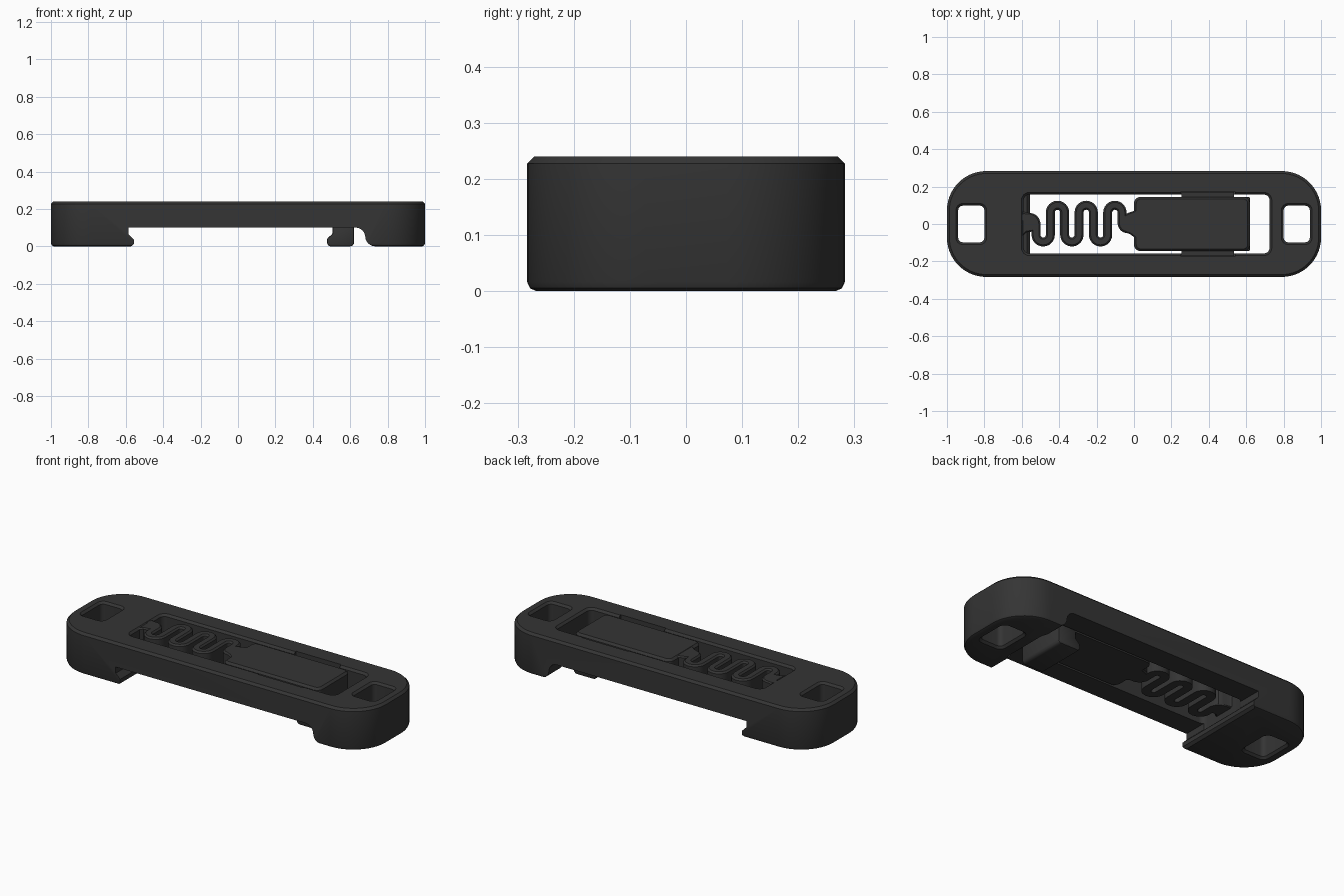
import bpy, bmesh, math

if "Cube" in bpy.data.objects:
    bpy.data.objects.remove(bpy.data.objects["Cube"])

mat = bpy.data.materials.new("charcoal plastic")
mat.diffuse_color = (0.035, 0.035, 0.035, 1)
mat.use_nodes = True
mat.node_tree.nodes["Principled BSDF"].inputs["Base Color"].default_value = mat.diffuse_color


def make(name, rings):
    """Closed solid skinned over rings of equal point count."""
    bm = bmesh.new()
    loops = [[bm.verts.new(p) for p in r] for r in rings]
    n = len(loops[0])
    for a, b in zip(loops, loops[1:]):
        for i in range(n):
            j = (i + 1) % n
            bm.faces.new((a[i], a[j], b[j], b[i]))
    bm.faces.new(loops[0][::-1])
    bm.faces.new(loops[-1])
    bmesh.ops.recalc_face_normals(bm, faces=bm.faces)
    me = bpy.data.meshes.new(name)
    bm.to_mesh(me)
    bm.free()
    ob = bpy.data.objects.new(name, me)
    bpy.context.collection.objects.link(ob)
    me.materials.append(mat)
    return ob


def arc(cx, cy, r, a0, a1, n=8):
    return [(cx + r * math.cos(math.radians(a0 + (a1 - a0) * i / n)),
             cy + r * math.sin(math.radians(a0 + (a1 - a0) * i / n)))
            for i in range(n + 1)]


def rounded(name, x0, x1, hy, r, layers, n=8):
    """Rounded rectangle stacked in layers of (z, inset)."""
    rings = []
    for z, d in layers:
        q = max(r - d, 0.004)
        X0, X1, H = x0 + d + q, x1 - d - q, hy - d - q
        pts = (arc(X1, H, q, 0, 90, n) + arc(X0, H, q, 90, 180, n)
               + arc(X0, -H, q, 180, 270, n) + arc(X1, -H, q, 270, 360, n))
        rings.append([(x, y, z) for x, y in pts])
    return make(name, rings)


def extrude_y(name, prof, hy):
    return make(name, [[(x, y, z) for x, z in prof] for y in (-hy, hy)])


def prism(name, pts, z0, z1):
    return make(name, [[(x, y, z) for x, y in pts] for z in (z0, z1)])


def modify(ob, kind, **kw):
    m = ob.modifiers.new(kind.title(), kind)
    for k, v in kw.items():
        setattr(m, k, v)
    bpy.context.view_layer.objects.active = ob
    bpy.ops.object.modifier_apply(modifier=m.name)


def cut(ob, cutter):
    modify(ob, "BOOLEAN", operation="DIFFERENCE", solver="EXACT", object=cutter)
    bpy.data.objects.remove(cutter)


def bevel(ob, w, seg=2):
    modify(ob, "BEVEL", width=w, segments=seg, limit_method="ANGLE", angle_limit=math.radians(40))


# Main body with chamfered top rim and rounded foot rim
body = rounded("body", -1, 1, 0.283, 0.21,
               [(0, 0.016), (0.005, 0.005), (0.016, 0), (0.227, 0), (0.24, 0.013)], 14)

# Channel underneath: lipped hook on the left, curved foot on the right
channel = ([(-0.572, -0.05), (-0.572, 0), (-0.557, 0.012), (-0.557, 0.036), (-0.585, 0.064), (-0.585, 0.10)]
           + arc(0.63, 0.05, 0.05, 90, 0) + arc(0.735, 0.055, 0.055, 180, 270) + [(0.735, -0.05)])
cut(body, extrude_y("channel_cutter", channel, 0.4))

# Long slot for the spring and slider, flared at the top rim
cut(body, rounded("slot_cutter", -0.59, 0.725, 0.157, 0.03,
                  [(0.05, 0), (0.228, 0), (0.24, -0.012), (0.26, -0.012)], 6))
# The slot also clears the inner part of the right foot
cut(body, rounded("foot_cutter", 0.4, 0.725, 0.157, 0.03, [(-0.05, 0), (0.15, 0)], 6))

# Screw windows at both ends
for s in (-1, 1):
    a, b = sorted((s * 0.8, s * 0.94))
    cut(body, rounded("window_cutter", a, b, 0.098, 0.025,
                      [(-0.02, -0.012), (0, -0.012), (0.012, 0), (0.228, 0),
                       (0.24, -0.012), (0.26, -0.012)], 6))

# Guide grooves in the slot walls
for s in (-1, 1):
    a, b = sorted((s * 0.15, s * 0.175))
    cut(body, prism("groove_cutter", [(0.25, a), (0.54, a), (0.54, b), (0.25, b)], 0.13, 0.3))

# Sliding latch plate
slider = rounded("slider", 0, 0.62, 0.145, 0.035,
                 [(0.10, 0), (0.228, 0), (0.24, 0.012)], 6)
# Guide tongues on both sides of the slider
for s, side in ((-1, "front"), (1, "back")):
    a, b = sorted((s * 0.13, s * 0.17))
    prism(side + "_tongue", [(0.255, a), (0.535, a), (0.535, b), (0.255, b)], 0.135, 0.2)

# Hook below the slider that grips the rail
hook = extrude_y("latch_hook", [(0.62, 0.12), (0.505, 0.12), (0.505, 0.066), (0.476, 0.042),
                                (0.476, 0.012), (0.488, 0), (0.608, 0), (0.62, 0.012)], 0.145)
bevel(hook, 0.008)

# Serpentine spring path
step, r = 0.0767, 0.03835
x = -0.524
path = [(-0.60, 0.035)] + arc(x - 0.035, 0.0, 0.035, 90, 0, 6)
for i in range(6):
    if i % 2 == 0:
        path += arc(x + r, -0.058, r, 180, 360, 12)
    else:
        path += arc(x + r, 0.062, r, 180, 0, 12)
    x += step
path += arc(x + 0.03, 0.005, 0.03, 180, 270, 6) + [(0.02, -0.025)]

# Spring band: chamfered section swept along the path
w, c = 0.024, 0.009
section = [(-w, 0.10), (w, 0.10), (w, 0.229), (w - c, 0.238), (c - w, 0.238), (-w, 0.229)]
rings = []
for i, (px, py) in enumerate(path):
    ax, ay = path[max(i - 1, 0)]
    bx, by = path[min(i + 1, len(path) - 1)]
    k = math.hypot(bx - ax, by - ay)
    nx, ny = (ay - by) / k, (bx - ax) / k
    rings.append([(px + nx * o, py + ny * o, z) for o, z in section])
make("spring", rings)

# Widened roots joining the spring to the body and slider
root = prism("spring_root", [(-0.60, 0.08), (-0.585, 0.062), (-0.55, 0.059), (-0.52, 0.045),
                             (-0.503, 0.01), (-0.515, -0.02), (-0.54, -0.04), (-0.575, -0.045), (-0.60, -0.07)],
             0.10, 0.238)
neck = prism("spring_neck", [(0.02, 0.09), (0.0, 0.07), (-0.03, 0.06), (-0.05, 0.05), (-0.08, 0.02),
                             (-0.08, -0.01), (-0.06, -0.04), (-0.02, -0.055), (0.0, -0.07), (0.02, -0.09)],
             0.10, 0.238)
for ob in (root, neck):
    bevel(ob, 0.007, 1)

# Smooth curved walls, keep edges crisp
bpy.ops.object.select_all(action="DESELECT")
for ob in bpy.context.scene.objects:
    ob.select_set(True)
bpy.context.view_layer.objects.active = body
bpy.ops.object.shade_smooth_by_angle(angle=math.radians(32))
